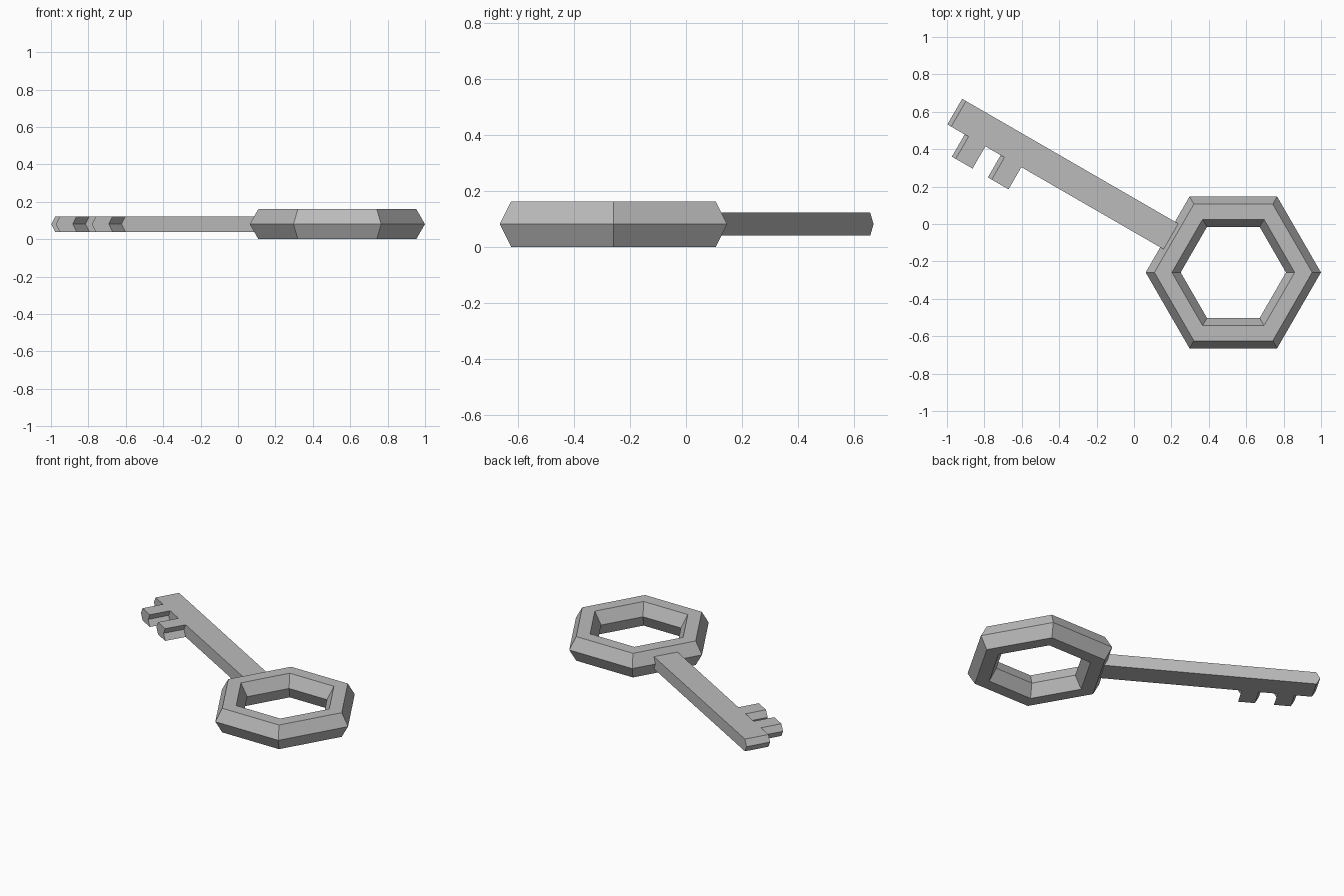
import bpy
import bmesh
import math
from mathutils import Matrix

if "Cube" in bpy.data.objects:
    bpy.data.objects.remove(bpy.data.objects["Cube"])

RING_CENTRE = (0.531, -0.259, 0.081)

metal = bpy.data.materials.new("grey_metal")
metal.diffuse_color = (0.5, 0.5, 0.5, 1.0)
metal.use_nodes = True
metal.node_tree.nodes["Principled BSDF"].inputs["Base Color"].default_value = metal.diffuse_color

# Bow: hexagonal ring with a hexagonal cross-section
bpy.ops.mesh.primitive_torus_add(
    location=RING_CENTRE, major_segments=6, minor_segments=6,
    major_radius=0.375, minor_radius=0.0935)
bow = bpy.context.object
bow.name = "bow_ring"
bow.data.materials.append(metal)

# Blade outline: x runs along the shaft from the ring centre, y across it
HALF_W, TOOTH_Y, HALF_T = 0.079, -0.216, 0.041
POINT = HALF_T * math.tan(math.radians(30))   # middle layer pushed towards the tip
outline = [(0.34, HALF_W), (0.34, -HALF_W)]
for start in (1.263, 1.485):                  # two teeth
    end = start + 0.104
    outline += [(start, -HALF_W), (start, TOOTH_Y), (end, TOOTH_Y), (end, -HALF_W)]
outline += [(1.696, -HALF_W), (1.696, HALF_W)]

# Three stacked layers joined by side walls, closed by flat caps
bm = bmesh.new()
layers = [[bm.verts.new((x + shift, y, z)) for x, y in outline]
          for z, shift in ((-HALF_T, 0), (0, POINT), (HALF_T, 0))]
count = len(outline)
for low, high in zip(layers, layers[1:]):
    for i in range(count):
        j = (i + 1) % count
        bm.faces.new((low[i], low[j], high[j], high[i]))
bm.faces.new(layers[0][::-1])
bm.faces.new(layers[-1])

# Turn the shaft to 150 degrees, with the teeth on the front side
bmesh.ops.transform(bm, verts=bm.verts,
                    matrix=Matrix.Rotation(math.radians(150), 4, "Z") @ Matrix.Diagonal((1, -1, 1, 1)))
bmesh.ops.recalc_face_normals(bm, faces=bm.faces)
mesh = bpy.data.meshes.new("shaft_with_teeth")
bm.to_mesh(mesh)
bm.free()
mesh.materials.append(metal)
shaft = bpy.data.objects.new("shaft_with_teeth", mesh)
shaft.location = RING_CENTRE
bpy.context.collection.objects.link(shaft)
